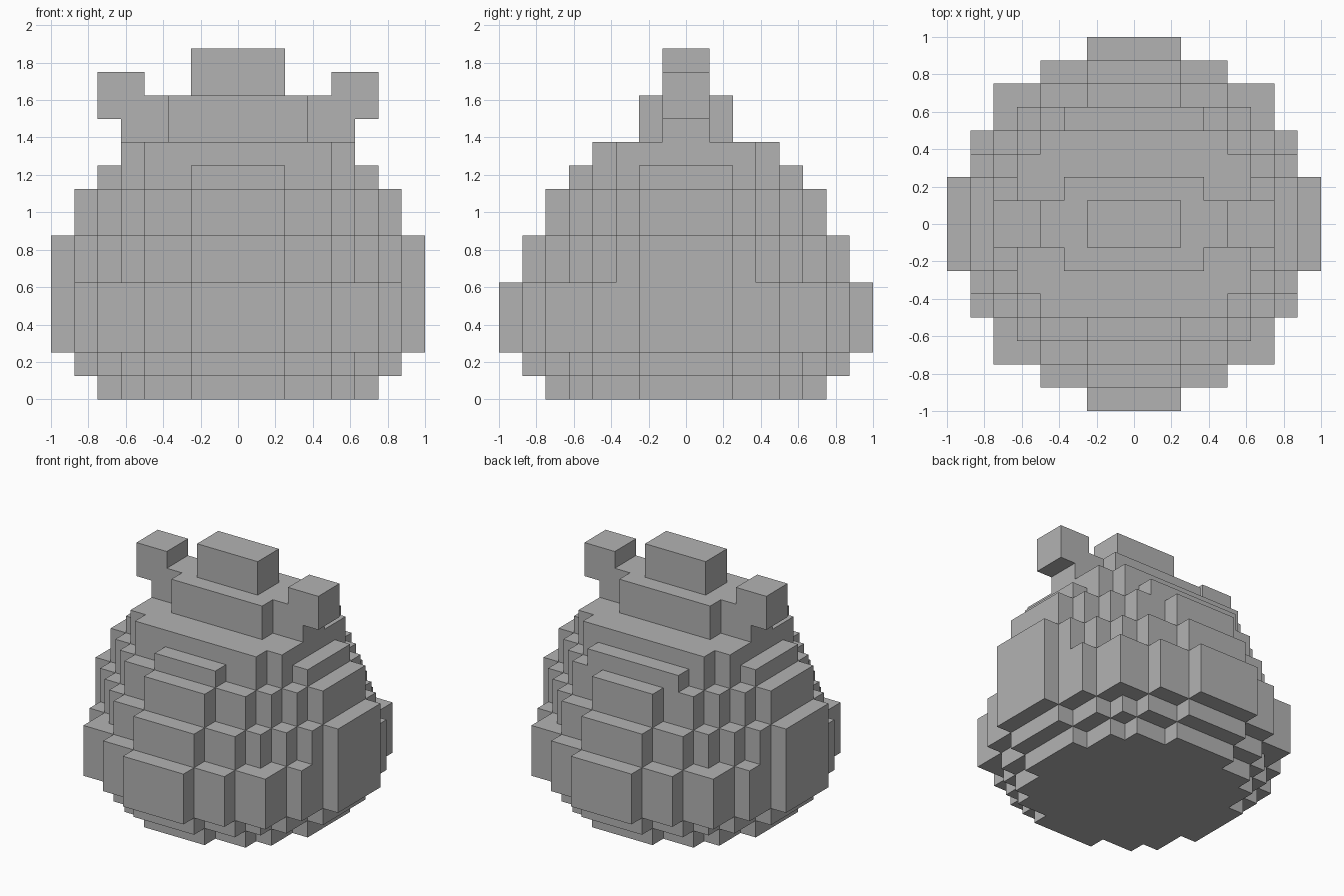
import bpy, bmesh, math
from mathutils import Vector

U = 0.125  # size of one block

cube = bpy.data.objects.get("Cube")
if cube:
    bpy.data.objects.remove(cube, do_unlink=True)

# Single grey cloth colour
grey = bpy.data.materials.new("sack_grey")
grey.use_nodes = True
grey.diffuse_color = (0.45, 0.45, 0.45, 1)
bsdf = next(n for n in grey.node_tree.nodes if n.type == 'BSDF_PRINCIPLED')
bsdf.inputs["Base Color"].default_value = (0.45, 0.45, 0.45, 1)
bsdf.inputs["Roughness"].default_value = 0.9


def box(x0, x1, y0, y1, z0, z1):
    """Set of block cells filling a box."""
    return {(x, y, z) for x in range(x0, x1) for y in range(y0, y1) for z in range(z0, z1)}


def band(z0, z1, steps):
    """Stepped round layer: union of centred boxes given as (half x, half y)."""
    cells = set()
    for hx, hy in steps:
        cells |= box(-hx, hx, -hy, hy, z0, z1)
    return cells


# Belly of the sack, from the ground up
body = band(0, 1, [(6, 2), (5, 4), (4, 5), (2, 6)])
body |= band(1, 2, [(7, 2), (6, 4), (5, 5), (4, 6), (2, 7)])
body |= band(2, 5, [(8, 2), (7, 4), (6, 6), (4, 7), (2, 8)])
body |= band(5, 7, [(8, 2), (7, 3), (6, 4), (5, 5), (4, 6), (2, 7)])
body |= band(7, 9, [(7, 2), (6, 3), (5, 4), (4, 5), (2, 6)])
body |= band(9, 10, [(6, 2), (5, 3), (4, 4), (2, 5)])
body |= box(-3, 3, 4, 5, 9, 10)  # wider fold at the back
body |= band(10, 11, [(5, 3), (4, 4)])

# Tied top: neck, two side knots and the tuft
neck = band(11, 13, [(5, 1), (3, 2)])
parts = {
    "sack_body": body,
    "gathered_neck": neck,
    "left_knot": box(4, 6, -1, 1, 12, 14) - neck,
    "right_knot": box(-6, -4, -1, 1, 12, 14) - neck,
    "top_tuft": box(-2, 2, -1, 1, 13, 15),
}
solid = set().union(*parts.values())


def build_skin(name, cells):
    """Mesh of the exposed block sides, merged into flat panels."""
    bm = bmesh.new()
    for cell in sorted(cells):
        centre = Vector(cell) + Vector((0.5, 0.5, 0.5))
        for axis in range(3):
            for sign in (-1, 1):
                n = Vector((0, 0, 0))
                n[axis] = sign
                if tuple(int(c + d) for c, d in zip(cell, n)) in solid:
                    continue
                a = Vector((0, 0, 0))
                a[(axis + 1) % 3] = 0.5
                b = n.cross(a)
                mid = centre + n * 0.5
                corners = (mid - a - b, mid + a - b, mid + a + b, mid - a + b)
                bm.faces.new([bm.verts.new(c * U) for c in corners])
    bmesh.ops.remove_doubles(bm, verts=bm.verts[:], dist=U * 0.01)
    bmesh.ops.dissolve_limit(bm, angle_limit=math.radians(1),
                             verts=bm.verts[:], edges=bm.edges[:])
    mesh = bpy.data.meshes.new(name)
    bm.to_mesh(mesh)
    bm.free()
    mesh.materials.append(grey)
    obj = bpy.data.objects.new(name, mesh)
    bpy.context.collection.objects.link(obj)


for part_name, part_cells in parts.items():
    build_skin(part_name, part_cells)
